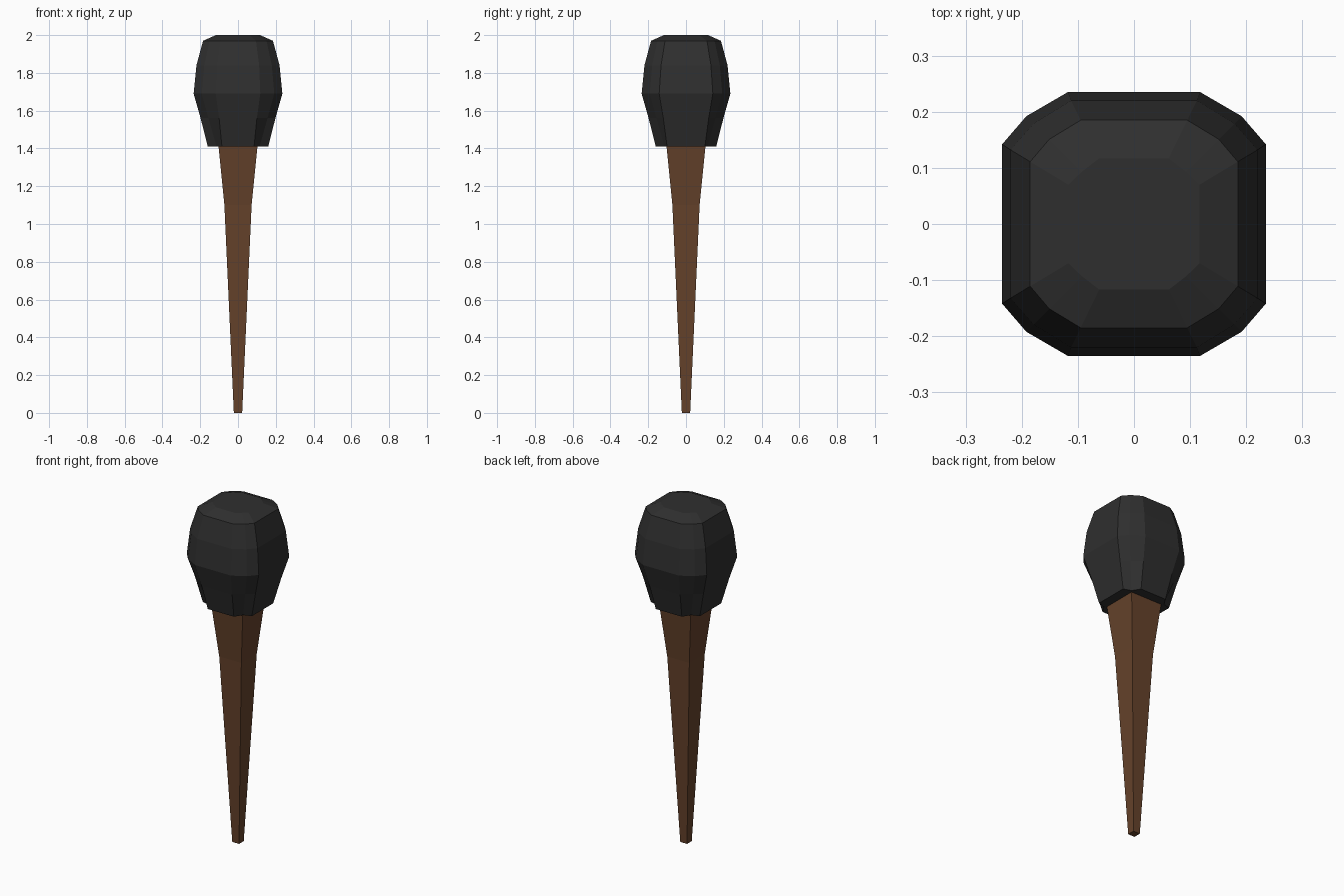
import bpy, bmesh

if "Cube" in bpy.data.objects:
    bpy.data.objects.remove(bpy.data.objects["Cube"])


def loft(name, rings, color):
    """Skin a stack of equal-sized point rings and cap both ends."""
    bm = bmesh.new()
    loops = [[bm.verts.new(p) for p in ring] for ring in rings]
    n = len(loops[0])
    for lo, hi in zip(loops, loops[1:]):
        for i in range(n):
            j = (i + 1) % n
            bm.faces.new((lo[i], lo[j], hi[j], hi[i]))
    bm.faces.new(loops[0][::-1])
    bm.faces.new(loops[-1])
    bmesh.ops.recalc_face_normals(bm, faces=bm.faces)
    mesh = bpy.data.meshes.new(name)
    bm.to_mesh(mesh)
    bm.free()
    mat = bpy.data.materials.new(name + "_material")
    mat.diffuse_color = color
    mat.use_nodes = True
    mat.node_tree.nodes["Principled BSDF"].inputs["Base Color"].default_value = mat.diffuse_color
    mesh.materials.append(mat)
    obj = bpy.data.objects.new(name, mesh)
    bpy.context.collection.objects.link(obj)
    return obj


def square(z, h):
    return [(h, -h, z), (h, h, z), (-h, h, z), (-h, -h, z)]


def chamfered(z, h, a, c, b):
    """Square of half width h: flats end at a (front/back) and b (sides),
    with a corner point at (c, c) between them."""
    q = [(h, b), (c, c), (a, h)]
    pts = q + [(-x, y) for x, y in reversed(q)]
    pts += [(-x, -y) for x, y in pts]
    return [(x, y, z) for x, y in pts]


# Tapered square wooden handle
loft("handle", [square(0, 0.022), square(1.1, 0.072), square(1.42, 0.104)],
     (0.13, 0.055, 0.024, 1))

# Dark faceted head, corners pinched in at the bottom
head_rings = [
    (1.41, 0.160, 0.085, 0.114, 0.100),
    (1.56, 0.198, 0.100, 0.156, 0.120),
    (1.69, 0.235, 0.118, 0.192, 0.142),
    (1.84, 0.220, 0.112, 0.179, 0.132),
    (1.97, 0.185, 0.095, 0.151, 0.111),
    (2.00, 0.117, 0.062, 0.093, 0.070),
]
loft("torch_head", [chamfered(*r) for r in head_rings],
     (0.028, 0.028, 0.028, 1))
